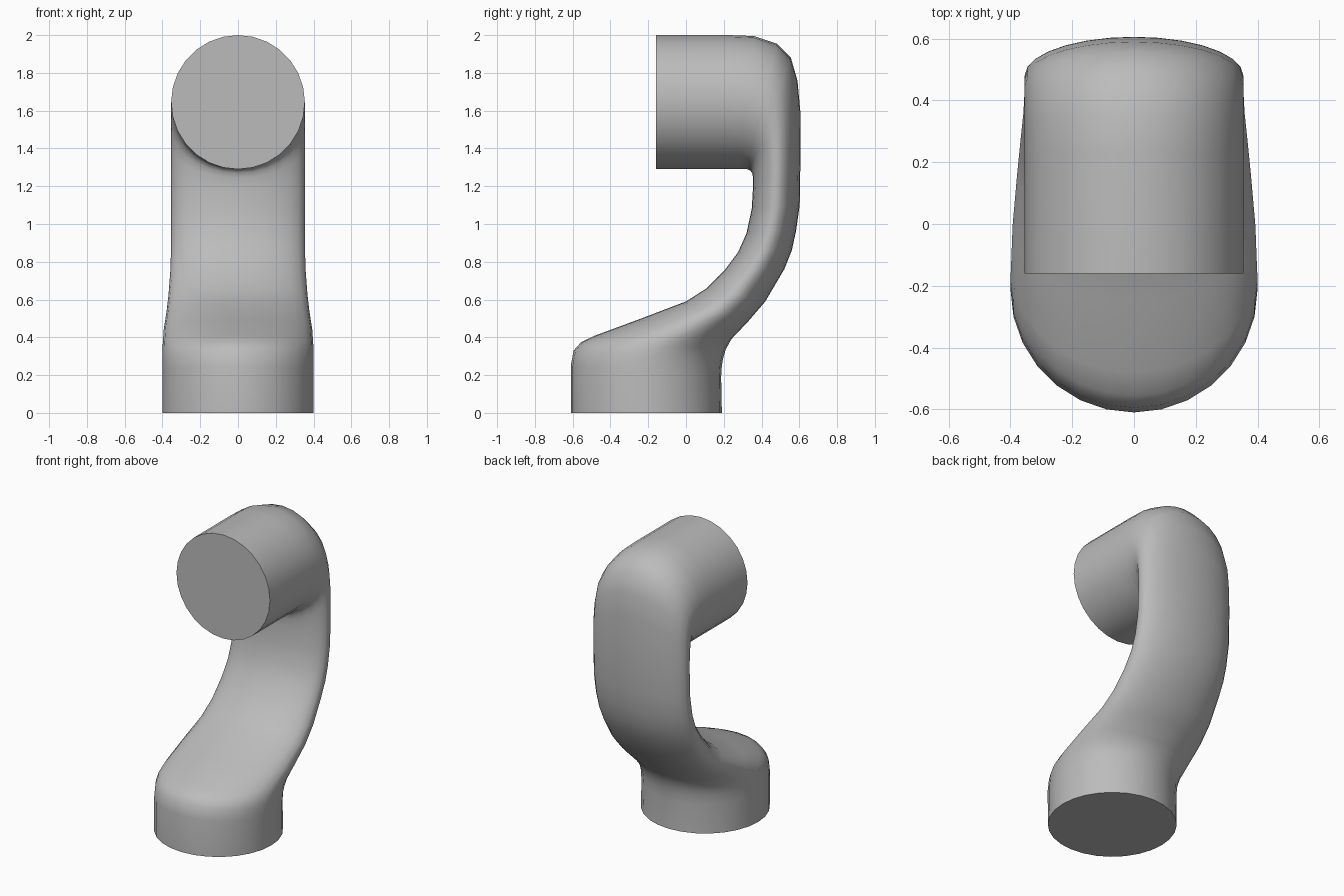
import bpy, bmesh, math
from mathutils import Vector

cube = bpy.data.objects.get("Cube")
if cube:
    bpy.data.objects.remove(cube, do_unlink=True)

# Plain grey material
grey = bpy.data.materials.new("grey")
grey.use_nodes = True
colour = (0.5, 0.5, 0.5, 1)
grey.diffuse_color = colour
grey.node_tree.nodes["Principled BSDF"].inputs["Base Color"].default_value = colour

SIDES = 28

# Sections of the bent tube: inner (y, z), outer (y, z), half width
SECTIONS = [
    ((-.61, 0), (.19, 0), .40),
    ((-.61, .25), (.186, .19), .40),
    ((-.595, .33), (.19, .25), .40),
    ((-.555, .375), (.197, .29), .40),
    ((-.48, .41), (.21, .335), .398),
    ((-.25, .495), (.24, .39), .393),
    ((0, .59), (.33, .485), .378),
    ((.11, .66), (.42, .59), .368),
    ((.20, .75), (.52, .76), .358),
    ((.275, .85), (.56, .86), .355),
    ((.32, .95), (.582, .96), .354),
    ((.348, 1.08), (.602, 1.1), .354),
    ((.355, 1.20), (.606, 1.35), .354),
    ((.355, 1.245), (.605, 1.6), .354),
    ((.35, 1.27), (.59, 1.76), .354),
    ((.34, 1.283), (.555, 1.88), .354),
    ((.325, 1.29), (.48, 1.955), .354),
    ((.29, 1.29), (.36, 1.995), .354),
    ((.22, 1.29), (.23, 2.0), .354),
    ((-.16, 1.29), (-.16, 2.0), .354),
]


def add_ring(bm, inner, outer, half_width):
    """Elliptical ring spanning the inner and outer points."""
    a, b = Vector((0, *inner)), Vector((0, *outer))
    centre, reach = (a + b) / 2, (b - a) / 2
    side = Vector((half_width, 0, 0))
    angles = [math.tau * i / SIDES for i in range(SIDES)]
    return [bm.verts.new(centre + side * math.cos(t) + reach * math.sin(t)) for t in angles]


# Loft the tube and close both ends
bm = bmesh.new()
rings = [add_ring(bm, *section) for section in SECTIONS]
for low, high in zip(rings, rings[1:]):
    for i in range(SIDES):
        j = (i + 1) % SIDES
        bm.faces.new((low[i], low[j], high[j], high[i]))
bm.faces.new(rings[0])
bm.faces.new(rings[-1])
bmesh.ops.recalc_face_normals(bm, faces=bm.faces)

mesh = bpy.data.meshes.new("bent_tube")
bm.to_mesh(mesh)
bm.free()
mesh.materials.append(grey)
tube = bpy.data.objects.new("bent_tube", mesh)
bpy.context.collection.objects.link(tube)

# Smooth sides, crisp end caps
bpy.ops.object.select_all(action="DESELECT")
tube.select_set(True)
bpy.context.view_layer.objects.active = tube
bpy.ops.object.shade_smooth_by_angle(angle=math.radians(50))
